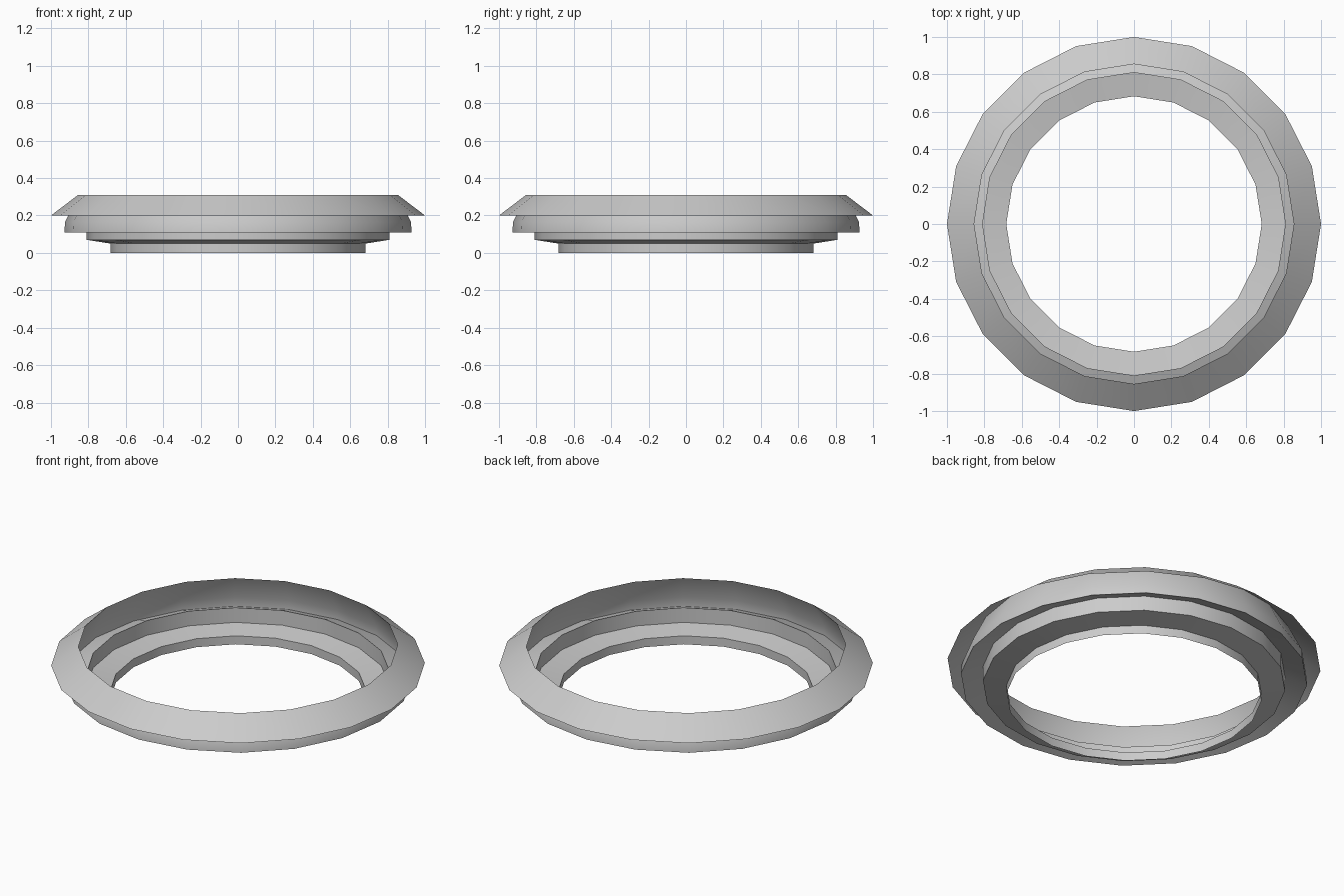
import bpy, bmesh
from math import cos, sin, tau, radians

if "Cube" in bpy.data.objects:
    bpy.data.objects.remove(bpy.data.objects["Cube"])

SIDES = 20


def lathe(name, profile):
    """Revolve an open (radius, height) profile around z."""
    bm = bmesh.new()
    rings = [[bm.verts.new((r * cos(tau * i / SIDES), r * sin(tau * i / SIDES), z))
              for i in range(SIDES)] for r, z in profile]
    for a, b in zip(rings, rings[1:]):
        for i in range(SIDES):
            j = (i + 1) % SIDES
            bm.faces.new((a[i], a[j], b[j], b[i]))
    # the profile runs bottom to top, so the faces look outward
    mesh = bpy.data.meshes.new(name)
    bm.to_mesh(mesh)
    bm.free()
    ob = bpy.data.objects.new(name, mesh)
    bpy.context.collection.objects.link(ob)
    bpy.ops.object.select_all(action='DESELECT')
    ob.select_set(True)
    bpy.context.view_layer.objects.active = ob
    bpy.ops.object.shade_smooth_by_angle(angle=radians(24))
    return ob


# one thin folded sheet: inner collar, stepped seat, gutter, wall, sloped skirt
lathe("stepped_ring", [
    (0.683, 0.0), (0.683, 0.05),     # lower collar
    (0.81, 0.07), (0.81, 0.157),     # seat and step wall
    (0.928, 0.11), (0.925, 0.165),   # gutter and outer wall
    (0.855, 0.31), (1.0, 0.2),       # leaning wall and overhanging skirt
])
